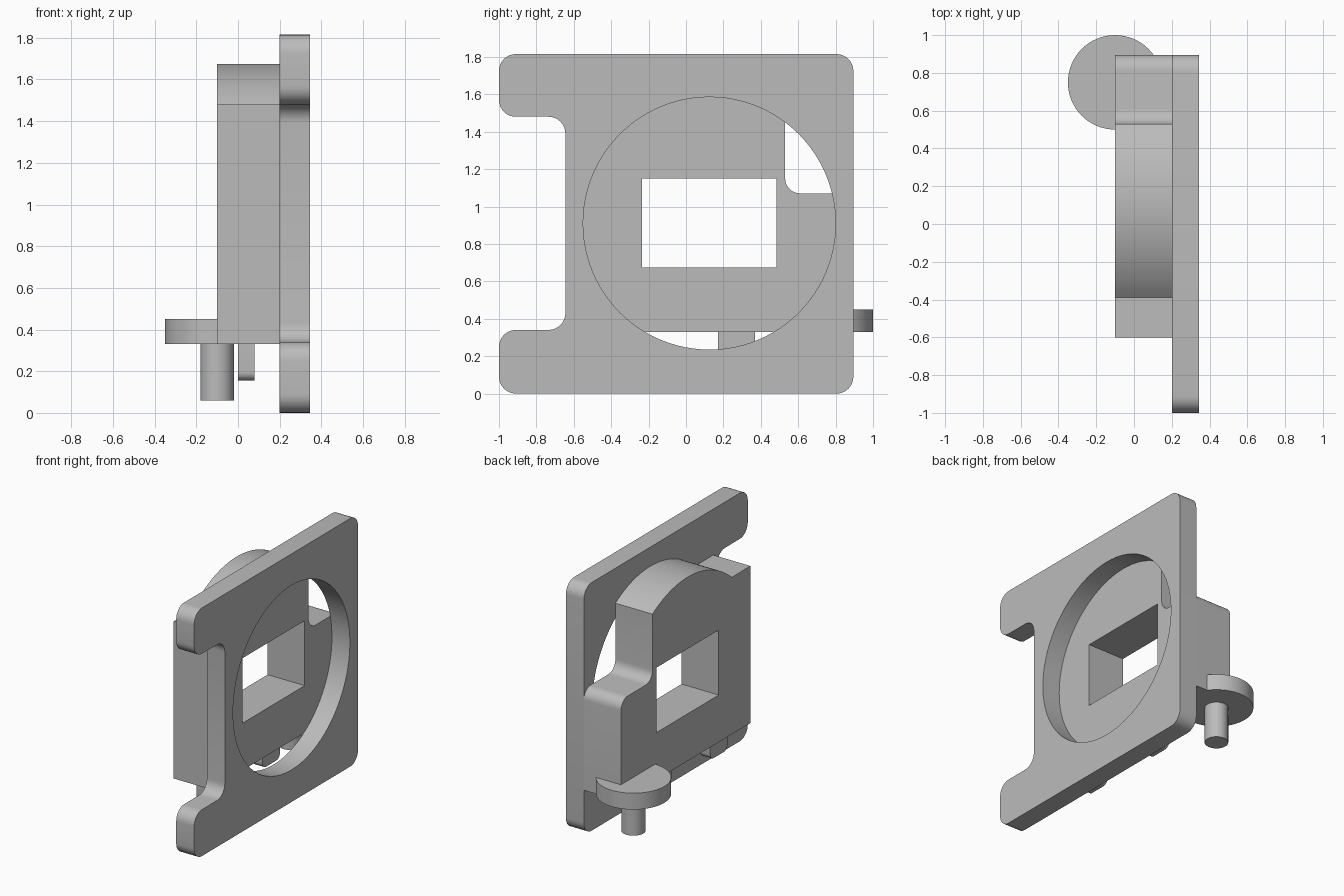
import bpy
import bmesh
from math import sin, cos, pi, radians, atan2
from mathutils import Vector

cube = bpy.data.objects.get("Cube")
if cube:
    bpy.data.objects.remove(cube, do_unlink=True)

grey = bpy.data.materials.new("plain grey")
grey.use_nodes = True
colour = (0.5, 0.5, 0.5, 1)
grey.diffuse_color = colour
grey.node_tree.nodes["Principled BSDF"].inputs["Base Color"].default_value = colour


def rounded(corners, steps=8):
    """Turn (y, z, radius) corners into an outline with filleted corners."""
    points = []
    for i, (y, z, r) in enumerate(corners):
        p = Vector((y, z))
        if r == 0:
            points.append(p)
            continue
        a = (Vector(corners[i - 1][:2]) - p).normalized()
        b = (Vector(corners[(i + 1) % len(corners)][:2]) - p).normalized()
        centre = p + (a + b) * r  # right-angled corners
        for k in range(steps + 1):
            t = k / steps * pi / 2
            points.append(centre - b * r * cos(t) - a * r * sin(t))
    return points


def arc(centre, radius, start, end, steps):
    return [Vector((centre[0] + radius * cos(start + (end - start) * k / steps),
                    centre[1] + radius * sin(start + (end - start) * k / steps)))
            for k in range(steps + 1)]


def finish(name, bm):
    bmesh.ops.recalc_face_normals(bm, faces=bm.faces)
    mesh = bpy.data.meshes.new(name)
    bm.to_mesh(mesh)
    bm.free()
    mesh.materials.append(grey)
    obj = bpy.data.objects.new(name, mesh)
    bpy.context.collection.objects.link(obj)
    return obj


def slab(name, outline, x0, x1):
    """Extrude a side outline across the model's width."""
    bm = bmesh.new()
    face = bm.faces.new([bm.verts.new((x0, p.x, p.y)) for p in outline])
    result = bmesh.ops.extrude_face_region(bm, geom=[face])
    verts = [v for v in result["geom"] if isinstance(v, bmesh.types.BMVert)]
    bmesh.ops.translate(bm, verts=verts, vec=(x1 - x0, 0, 0))
    return finish(name, bm)


def upright_cylinder(name, x, y, radius, z0, z1):
    bm = bmesh.new()
    bmesh.ops.create_cone(bm, cap_ends=True, segments=64, radius1=radius,
                          radius2=radius, depth=z1 - z0)
    bmesh.ops.translate(bm, verts=bm.verts, vec=(x, y, (z0 + z1) / 2))
    return finish(name, bm)


def activate(obj):
    bpy.ops.object.select_all(action="DESELECT")
    obj.select_set(True)
    bpy.context.view_layer.objects.active = obj


def cut(obj, cutter):
    mod = obj.modifiers.new("opening", "BOOLEAN")
    mod.operation = "DIFFERENCE"
    mod.solver = "EXACT"
    mod.object = cutter
    activate(obj)
    bpy.ops.object.modifier_apply(modifier=mod.name)
    bpy.data.objects.remove(cutter, do_unlink=True)


hub = (0.125, 0.91)
back, bottom = 0.895, 0.33

# Side plate with two forward tabs and a large round opening
r = 0.09
plate = slab("side_plate", rounded([
    (-1, 0, r), (back, 0, r), (back, 1.815, r), (-1, 1.815, r),
    (-1, 1.48, r), (-0.645, 1.48, r), (-0.645, 0.34, r), (-1, 0.34, r)]),
    0.2, 0.345)
cut(plate, slab("hole_cutter", arc(hub, 0.675, 0, 2 * pi, 96)[:-1], 0.1, 0.5))

# Housing with a domed top, a stepped back shoulder and a square window
dome = 0.765
start = atan2(1.559 - hub[1], 0.53 - hub[0])
end = atan2(1.48 - hub[1], -0.39 - hub[0])
shoulder = rounded([(-0.6, bottom, 0), (back, bottom, 0), (back, 1.07, 0.08),
                    (0.53, 1.07, 0.08), (0.53, 1.559, 0)])[:-1]
housing = slab("housing", shoulder + arc(hub, dome, start, end, 32)
               + [Vector((-0.6, 1.48))], -0.1, 0.2)
cut(housing, slab("window_cutter", rounded([
    (-0.235, 0.675, 0), (0.485, 0.675, 0), (0.485, 1.15, 0), (-0.235, 1.15, 0)]),
    -0.3, 0.4))

# Locating pegs under the housing
pegs = [slab(name, rounded([(y - 0.1, 0.155, 0.04), (y + 0.1, 0.155, 0.04),
                            (y + 0.1, bottom, 0), (y - 0.1, bottom, 0)]), 0, 0.08)
        for name, y in (("front_peg", -0.38), ("back_peg", 0.27))]

# Round foot and its pin
foot = upright_cylinder("round_foot", -0.1, 0.75, 0.25, bottom, 0.45)
pin = upright_cylinder("foot_pin", -0.1, 0.75, 0.08, 0.06, bottom)

for obj in [plate, housing, foot, pin] + pegs:
    activate(obj)
    bpy.ops.object.shade_smooth_by_angle(angle=radians(30))
